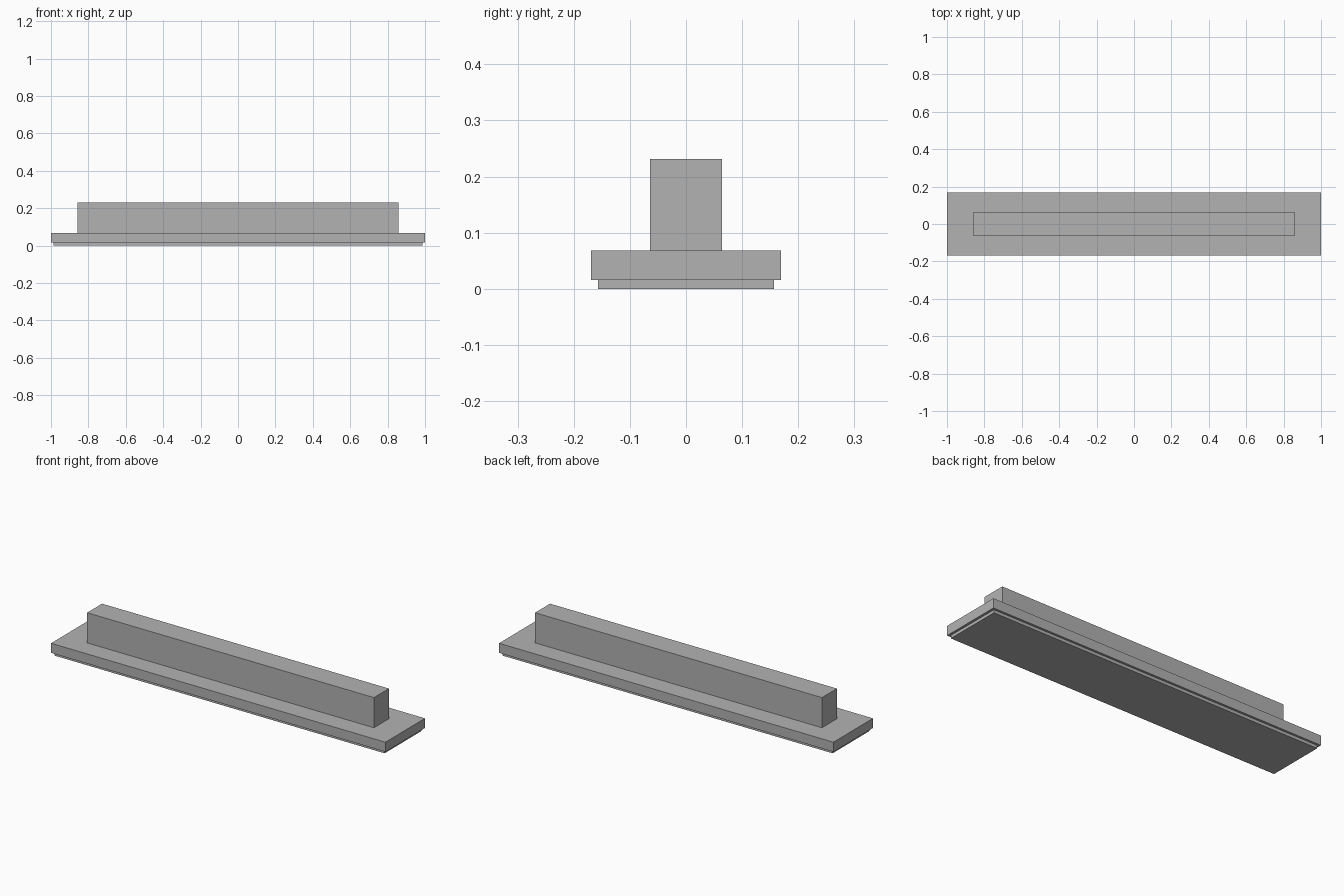
import bpy

cube = bpy.data.objects.get("Cube")
if cube:
    bpy.data.objects.remove(cube, do_unlink=True)

# Single grey finish
GREY = (0.448, 0.448, 0.448, 1.0)
grey = bpy.data.materials.new("plain_grey")
grey.use_nodes = True
grey.diffuse_color = GREY
grey.node_tree.nodes["Principled BSDF"].inputs["Base Color"].default_value = GREY


def block(name, half_x, half_y, bottom, top):
    """Centred box resting between two heights."""
    bpy.ops.mesh.primitive_cube_add(size=2, location=(0, 0, (bottom + top) / 2))
    obj = bpy.context.object
    obj.name = name
    obj.scale = (half_x, half_y, (top - bottom) / 2)
    bpy.ops.object.transform_apply(location=False, rotation=False, scale=True)
    obj.data.materials.append(grey)
    return obj


# Thin inset foot, wide slab and upright bar, stacked
block("foot_plate", 0.987, 0.157, 0, 0.016)
block("base_slab", 1.0, 0.169, 0.016, 0.068)
block("upright_bar", 0.858, 0.064, 0.068, 0.231)
